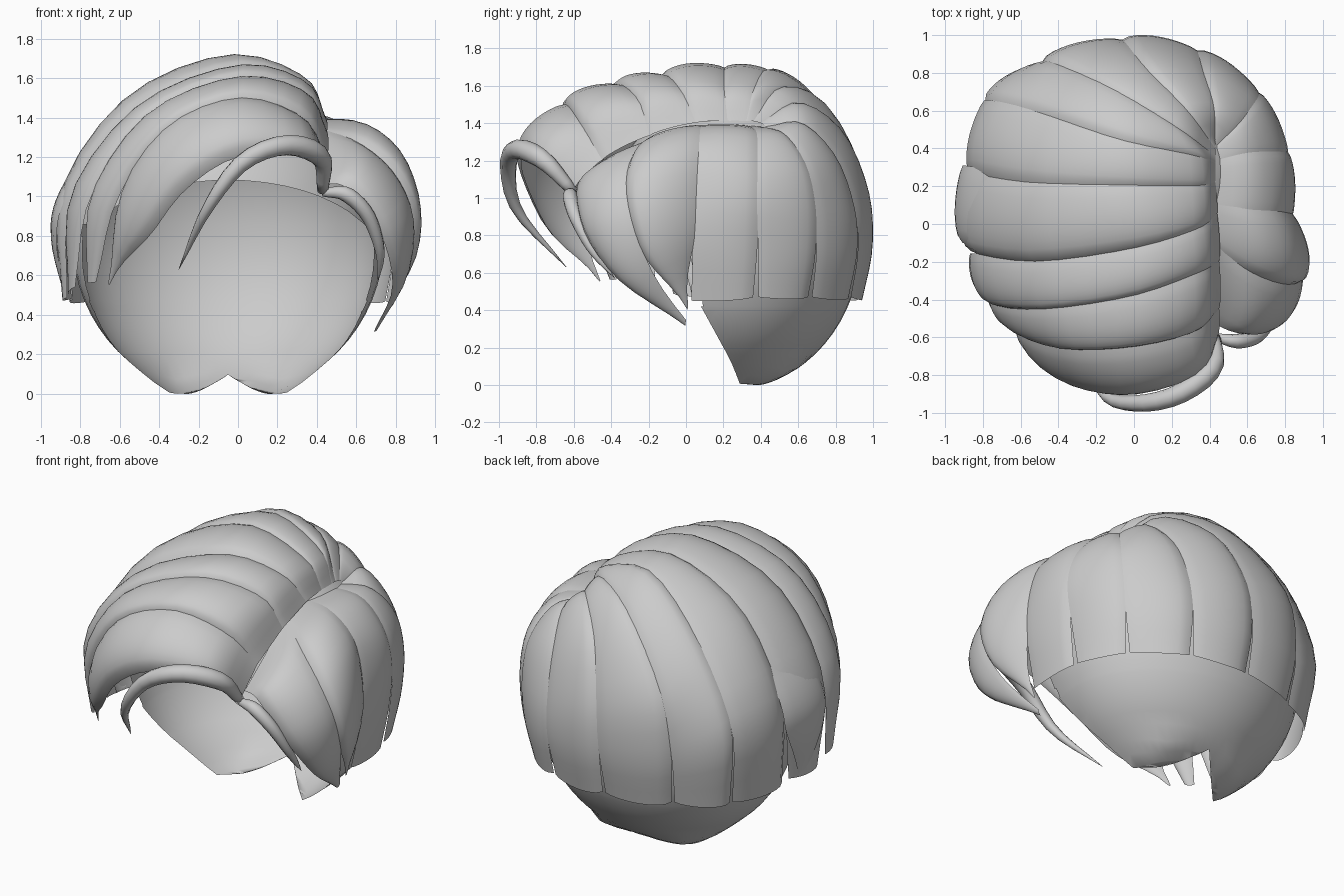
import bpy, bmesh, math
from mathutils import Vector

default = bpy.data.objects.get("Cube")
if default:
    bpy.data.objects.remove(default, do_unlink=True)

grey = bpy.data.materials.new("hair_grey")
grey.use_nodes = True
colour = (0.6, 0.6, 0.6, 1)
grey.diffuse_color = colour
grey.node_tree.nodes["Principled BSDF"].inputs["Base Color"].default_value = colour

HEAD = Vector((-.05, .25, .78))
RADII = Vector((.79, .69, .8))
ROWS, COLS = 18, 10


def finish(name, bm):
    mesh = bpy.data.meshes.new(name)
    bm.to_mesh(mesh)
    bm.free()
    obj = bpy.data.objects.new(name, mesh)
    bpy.context.collection.objects.link(obj)
    mesh.materials.append(grey)
    for polygon in mesh.polygons:
        polygon.use_smooth = True
    return obj


def spline(points, t):
    """Point on a smooth path through the given points, t from 0 to 1."""
    pts = [Vector(p) for p in points]
    pts = [2 * pts[0] - pts[1]] + pts + [2 * pts[-1] - pts[-2]]
    span = len(pts) - 3
    i = min(int(t * span), span - 1)
    f = t * span - i
    a, b, c, d = pts[i:i + 4]
    return b + (c - a) * (f / 2) + (a * 2 - b * 5 + c * 4 - d) * (f * f / 2) \
        + (b * 3 - a - c * 3 + d) * (f ** 3 / 2)


def lock(name, front, back, taper, bulge=.17, start=.5):
    """Arched sheet of hair between two seams, narrowing to its tip from start on."""
    bm = bmesh.new()
    grid = []
    for r in range(ROWS + 1):
        u = r / ROWS
        a, b = spline(front, u), spline(back, u)
        middle = (a + b) / 2
        narrow = 1 - taper * max(0, (u - start) / (1 - start)) ** 1.6
        a, b = middle + (a - middle) * narrow, middle + (b - middle) * narrow
        height = bulge * (b - a).length * min(1, .3 + u * 3)
        row = []
        for c in range(COLS + 1):
            v = c / COLS
            p = a.lerp(b, v * 1.04)
            out = (p - HEAD).normalized()
            arch = max(0, math.sin(math.pi * v ** .8)) ** .75
            row.append(bm.verts.new(p + out * height * arch))
        grid.append(row)
    for r in range(ROWS):
        for c in range(COLS):
            bm.faces.new((grid[r][c], grid[r][c + 1], grid[r + 1][c + 1], grid[r + 1][c]))
    bm.normal_update()
    total = sum((f.normal.dot(f.calc_center_median() - HEAD) for f in bm.faces))
    if total < 0:
        bmesh.ops.reverse_faces(bm, faces=bm.faces[:])
    bmesh.ops.remove_doubles(bm, verts=bm.verts[:], dist=.0005)
    return finish(name, bm)


def wisp(name, path, radius):
    """Thin round strand that thins out to a point."""
    bm = bmesh.new()
    rings = []
    for r in range(ROWS + 1):
        u = r / ROWS
        p = spline(path, u)
        along = (spline(path, min(1, u + .02)) - spline(path, max(0, u - .02))).normalized()
        side = along.cross(p - HEAD).normalized()
        up = side.cross(along)
        size = radius * (.02 + min(1, .5 + u * 2) * (1 - u ** 3))
        rings.append([bm.verts.new(p + (side * math.cos(k * math.tau / COLS)
                                        + up * math.sin(k * math.tau / COLS)) * size)
                      for k in range(COLS)])
    for low, high in zip(rings, rings[1:]):
        for k in range(COLS):
            n = (k + 1) % COLS
            bm.faces.new((low[k], low[n], high[n], high[k]))
    bm.faces.new(rings[0])
    bm.faces.new(rings[-1])
    bmesh.ops.recalc_face_normals(bm, faces=bm.faces[:])
    return finish(name, bm)


# Scalp shell
bm = bmesh.new()
bmesh.ops.create_uvsphere(bm, u_segments=48, v_segments=32, radius=1)
for vert in bm.verts:
    vert.co = Vector(x * s for x, s in zip(vert.co, RADII)) + HEAD

# Face opening, cut band by band along a bent hairline given as (y, z)
hairline = [(.31, 0), (.08, .42), (0, .8), (-.44, 1.12)]
for y, z in hairline[1:-1]:
    bmesh.ops.bisect_plane(bm, geom=bm.verts[:] + bm.edges[:] + bm.faces[:],
                           plane_co=(0, y, z), plane_no=(0, 0, 1))
limits = [-1] + [z for y, z in hairline[1:-1]] + [3]
for (y, z), (y2, z2), low, high in zip(hairline, hairline[1:], limits, limits[1:]):
    faces = [f for f in bm.faces if low < f.calc_center_median().z < high]
    edges = {e for f in faces for e in f.edges}
    verts = {v for f in faces for v in f.verts}
    bmesh.ops.bisect_plane(bm, geom=faces + list(edges) + list(verts), dist=.0001,
                           plane_co=(0, y, z), plane_no=(0, z2 - z, y - y2), clear_inner=True)

# Notch at the nape, with a point hanging on each side of it
for vert in bm.verts:
    offset = abs(vert.co.x - HEAD.x)
    if vert.co.z < .3 and offset < .28:
        vert.co.y = max(vert.co.y, .31 + .3 * (1 - offset / .28))
        rest = 1 - (offset / RADII.x) ** 2 - ((vert.co.y - HEAD.y) / RADII.y) ** 2
        vert.co.z = HEAD.z - RADII.z * math.sqrt(max(0, rest))
    vert.co.z = max(vert.co.z - .04 * max(0, 1 - abs(offset - .27) / .2) * (vert.co.z < .15), 0)
bmesh.ops.remove_doubles(bm, verts=bm.verts[:], dist=.001)
finish("scalp", bm)

# Seams swept from the parting over the crown to the right side
fringe_edge = [(.44, -.6, 1.04), (.34, -.78, 1.2), (0, -.88, 1.2),
               (-.28, -.83, 1.02), (-.48, -.68, .74), (-.64, -.47, .54)]
fringe_top = [(.45, -.45, 1.2), (.32, -.57, 1.4), (0, -.65, 1.49),
              (-.36, -.66, 1.34), (-.61, -.57, .98), (-.67, -.45, .57)]
sweep_front = [(.45, -.2, 1.33), (.34, -.26, 1.52), (0, -.38, 1.6),
               (-.45, -.45, 1.42), (-.74, -.43, 1.01), (-.81, -.33, .56)]
sweep_middle = [(.44, .05, 1.4), (.33, -.03, 1.57), (0, -.13, 1.65),
                (-.5, -.2, 1.45), (-.84, -.16, 1), (-.87, -.12, .49)]
sweep_back = [(.43, .22, 1.41), (.33, .2, 1.58), (-.07, .2, 1.69),
              (-.55, .21, 1.47), (-.85, .25, 1), (-.84, .22, .48)]
crown_back = [(.43, .32, 1.41), (.32, .36, 1.58), (-.07, .44, 1.68),
              (-.5, .58, 1.41), (-.78, .65, .97), (-.75, .61, .47)]

# Seams fanned over the back of the head
back_right = [(.43, .36, 1.41), (.24, .5, 1.59), (-.1, .7, 1.52),
              (-.42, .84, 1.17), (-.5, .85, .8), (-.48, .8, .47)]
back_middle = [(.43, .4, 1.4), (.28, .6, 1.51), (.06, .82, 1.36),
               (-.05, .95, 1.05), (-.08, .97, .75), (-.08, .92, .47)]
back_left = [(.43, .43, 1.38), (.42, .62, 1.4), (.36, .8, 1.22),
             (.33, .9, .95), (.32, .92, .72), (.3, .88, .47)]
nape_left = [(.42, .4, 1.38), (.55, .53, 1.34), (.63, .65, 1.17),
             (.65, .7, .95), (.64, .7, .7), (.6, .67, .47)]

# Seams falling down the left side
side_back = [(.4, .33, 1.39), (.6, .38, 1.35), (.75, .39, 1.19),
             (.81, .39, .98), (.79, .39, .72), (.75, .38, .47)]
side_middle = [(.4, .1, 1.39), (.6, .07, 1.37), (.76, .06, 1.24),
               (.83, .05, 1), (.83, .04, .75), (.77, .02, .45)]
side_front = [(.4, -.1, 1.34), (.6, -.25, 1.27), (.78, -.32, 1.12),
              (.88, -.3, .9), (.86, -.2, .64), (.73, 0, .37)]
temple = [(.41, -.52, 1.05), (.52, -.57, 1.06), (.63, -.58, .96),
          (.74, -.52, .77), (.78, -.33, .53), (.67, 0, .29)]

# Pointed locks swept across the forehead and the right side
lock("fringe_lock", fringe_edge, fringe_top, .8, .24, .7)
lock("front_sweep_lock", fringe_top, sweep_front, .7, .2, .75)
lock("middle_sweep_lock", sweep_front, sweep_middle, .5, .18, .75)
lock("rear_sweep_lock", sweep_middle, sweep_back, .3, .15, .75)
lock("crown_lock", sweep_back, crown_back, .08, .12)

# Blunt locks around the back and left side
lock("back_right_lock", crown_back, back_right, .08, .14)
lock("back_middle_lock", back_right, back_middle, .08, .12)
lock("back_left_lock", back_middle, back_left, .1, .12)
lock("nape_lock", back_left, nape_left, .1, .12)
lock("side_rear_lock", nape_left, side_back, .12, .1)
lock("side_middle_lock", side_back, side_middle, .12, .09)
lock("side_front_lock", side_front, side_middle, .8, .2, .75)
lock("temple_lock", temple, side_front, .6, .2, .75)

# Overlapping outer lock on the right side
outer_front = [(-.62, -.1, 1.36), (-.86, -.11, 1.02), (-.92, -.08, .78), (-.87, -.03, .47)]
outer_back = [(-.64, .24, 1.36), (-.87, .29, 1.02), (-.91, .28, .78), (-.87, .18, .5)]
lock("right_outer_lock", outer_front, outer_back, .6, .1)

# Loose strands
wisp("forehead_wisp", [(.43, -.6, 1.03), (.42, -.76, 1.2), (.24, -.9, 1.26),
                       (.02, -.95, 1.17), (-.16, -.9, .93), (-.3, -.64, .63)], .055)
wisp("temple_wisp", [(.43, -.6, 1.02), (.55, -.62, 1.01), (.66, -.59, .9),
                     (.72, -.5, .72), (.71, -.38, .57)], .04)
